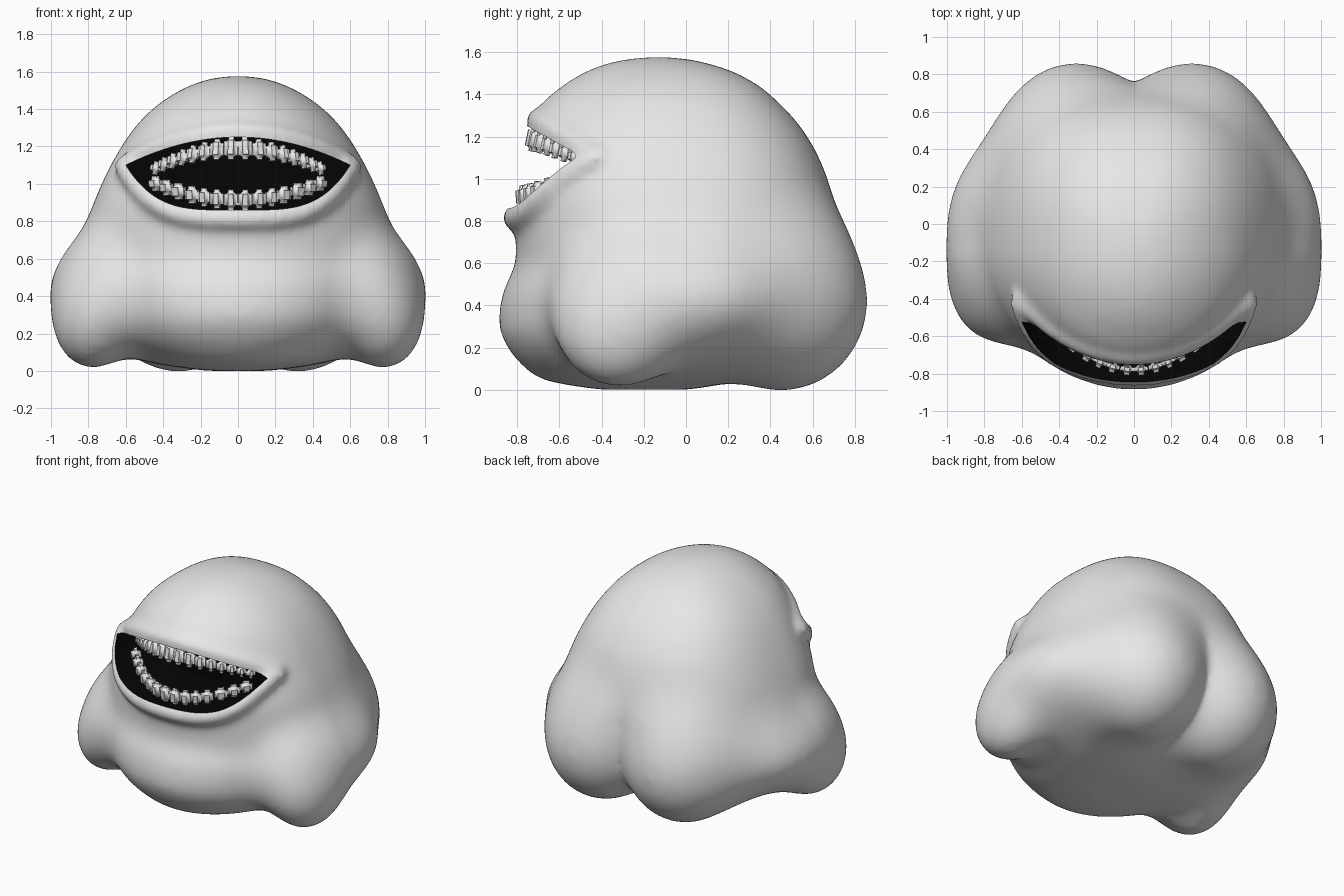
import bpy, bmesh, math
from mathutils import Matrix, Vector

if "Cube" in bpy.data.objects:
    bpy.data.objects.remove(bpy.data.objects["Cube"])


def material(name, rgb):
    m = bpy.data.materials.new(name)
    m.diffuse_color = (*rgb, 1)
    m.use_nodes = True
    m.node_tree.nodes["Principled BSDF"].inputs["Base Color"].default_value = m.diffuse_color
    return m


grey = material("pale_grey", (0.8, 0.8, 0.8))
black = material("mouth_black", (0.0015, 0.0015, 0.0015))


def new_object(name, bm):
    bmesh.ops.recalc_face_normals(bm, faces=bm.faces)
    me = bpy.data.meshes.new(name)
    bm.to_mesh(me)
    bm.free()
    ob = bpy.data.objects.new(name, me)
    bpy.context.collection.objects.link(ob)
    return ob


def select(*obs):
    bpy.ops.object.select_all(action='DESELECT')
    for ob in obs:
        ob.select_set(True)
    bpy.context.view_layer.objects.active = obs[0]


def convert(ob):
    select(ob)
    bpy.ops.object.convert(target='MESH')
    return bpy.context.view_layer.objects.active


def smooth(ob, angle):
    select(ob)
    bpy.ops.object.shade_smooth_by_angle(angle=math.radians(angle))


# mouth outline seen from the front
HALF = 0.6


def mouth_top(x):
    return 1.10 + 0.15 * (1 - (x / HALF) ** 2)


def mouth_bottom(x):
    return 1.10 - 0.24 * (1 - (x / HALF) ** 4)


# torso: rings of (height, half width, front y, back y)
MID = -0.13
RINGS = [(0.0, .15, -.40, .0), (.05, .46, -.68, .25), (.12, .60, -.78, .40),
         (.20, .70, -.845, .52), (.30, .76, -.885, .60), (.45, .81, -.87, .66),
         (.60, .83, -.81, .70), (.75, .81, -.81, .72), (.90, .77, -.82, .70),
         (1.10, .68, -.78, .63), (1.25, .59, -.745, .54), (1.35, .51, -.69, .45),
         (1.43, .42, -.60, .36), (1.50, .31, -.49, .24), (1.55, .19, -.36, .09),
         (1.577, .0, MID, MID)]
SQ = [(z, w * w, (yf - MID) ** 2, (yb - MID) ** 2) for z, w, yf, yb in RINGS]


def ring_at(z):
    """Half width, front reach and back reach, interpolated as squares."""
    z = min(max(z, 0), SQ[-1][0])
    i = max(k for k in range(len(SQ) - 1) if SQ[k][0] <= z)
    p = [SQ[min(max(j, 0), len(SQ) - 1)] for j in (i - 1, i, i + 1, i + 2)]
    h = p[2][0] - p[1][0]
    t = (z - p[1][0]) / h
    out = []
    for c in (1, 2, 3):
        m0 = (p[2][c] - p[0][c]) / (p[2][0] - p[0][0]) * h
        m1 = (p[3][c] - p[1][c]) / (p[3][0] - p[1][0]) * h
        v = ((2 * t**3 - 3 * t**2 + 1) * p[1][c] + (t**3 - 2 * t**2 + t) * m0
             + (3 * t**2 - 2 * t**3) * p[2][c] + (t**3 - t**2) * m1)
        out.append(math.sqrt(max(v, 1e-4)))
    return out


# stumps, flanks and haunches: (centre, radii, lean, blend), mirrored in x
LOBES = [((.72, -.32, .35), (.25, .31, .345), -20, .18),
         ((.57, .03, .43), (.41, .44, .27), 0, .25),
         ((.31, .45, .42), (.40, .41, .425), -10, .22)]


def lobe_distance(p, lobe):
    c, r, lean, _ = lobe
    dx, dy, dz = p[0] - c[0], p[1] - c[1], p[2] - c[2]
    ca, sa = math.cos(math.radians(lean)), math.sin(math.radians(lean))
    q = (ca * dx - sa * dz, dy, sa * dx + ca * dz)
    k0 = math.sqrt(sum((a / b) ** 2 for a, b in zip(q, r)))
    k1 = math.sqrt(sum((a / b / b) ** 2 for a, b in zip(q, r)))
    return k0 * (k0 - 1) / max(k1, 1e-6)


def blend(a, b, k):
    h = max(k - abs(a - b), 0) / k
    return min(a, b) - h * h * k / 4


def body_distance(p):
    x, y, z = abs(p[0]), p[1], p[2]
    w, front, back = ring_at(z)
    e, n = (back, 2.45) if y > MID else (front, 2)    # squarer towards the back
    d = (((x / w) ** n + (abs(y - MID) / e) ** n) ** (1 / n) - 1) * min(w, e)
    d = max(d, -z, z - 1.577)
    for lobe in LOBES:
        both = min(lobe_distance((x, y, z), lobe), lobe_distance((-x, y, z), lobe))
        d = blend(d, both, lobe[3])
    return d


def shrink_wrap(direction, origin=Vector((0, -.05, .5))):
    r, step = 1.3, .04
    while r > step and body_distance(origin + direction * r) > 0:
        r -= step
    lo, hi = r, r + step
    for _ in range(8):
        r = (lo + hi) / 2
        if body_distance(origin + direction * r) > 0:
            hi = r
        else:
            lo = r
    return origin + direction * r


# body skin: a sphere pulled onto the blended forms
bm = bmesh.new()
bmesh.ops.create_uvsphere(bm, u_segments=96, v_segments=64, radius=1)
for v in bm.verts:
    v.co = shrink_wrap(v.co.normalized())
body = new_object("body", bm)

# lip: tube laid on the skin around the mouth
cu = bpy.data.curves.new("lip", 'CURVE')
cu.dimensions = '3D'
cu.bevel_depth = 0.06
cu.bevel_resolution = 4
sp = cu.splines.new('POLY')
M = 80
sp.points.add(M - 1)
sp.use_cyclic_u = True
for i in range(M):
    t = 2 * math.pi * i / M
    x, s = .61 * math.cos(t), math.sin(t)
    u = max(-HALF, min(HALF, x))
    z = mouth_top(u) + .03 * s if s >= 0 else mouth_bottom(u) + .045 * s
    w, front, _ = ring_at(z)
    y = MID - front * math.sqrt(max(1 - (x / w) ** 2, 0)) + (.025 if s >= 0 else .005)
    sp.points[i].co = (x, y, z, 1)
    sp.points[i].radius = .85 if s >= 0 else 1
lip = bpy.data.objects.new("lip", cu)
bpy.context.collection.objects.link(lip)
lip = convert(lip)

# melt lip and body into one smooth skin
select(body, lip)
bpy.ops.object.join()
rm = body.modifiers.new("melt", 'REMESH')
rm.mode = 'VOXEL'
rm.voxel_size = 0.022
sm = body.modifiers.new("soften", 'SMOOTH')
sm.factor = 0.5
sm.iterations = 16

# mouth cavity cutter
bm = bmesh.new()
K = 48
xs = [-HALF * math.cos(math.pi * i / K) for i in range(K + 1)]
outline = [(x, mouth_bottom(x)) for x in xs] + [(x, mouth_top(x)) for x in xs[-2:0:-1]]
front = bm.faces.new([bm.verts.new((x, -1.2, z)) for x, z in outline])
ext = bmesh.ops.extrude_face_region(bm, geom=[front], use_keep_orig=True)
for v in ext["geom"]:
    if isinstance(v, bmesh.types.BMVert):
        v.co.y = -0.3
cutter = new_object("mouth_cutter", bm)
cutter.hide_render = True
bo = body.modifiers.new("mouth", 'BOOLEAN')
bo.operation = 'DIFFERENCE'
bo.solver = 'EXACT'
bo.object = cutter
body = convert(body)
bpy.data.objects.remove(cutter)

# black on every face inside the mouth outline
body.data.materials.clear()
body.data.materials.append(grey)
body.data.materials.append(black)
for p in body.data.polygons:
    x, y, z = p.center
    inside = abs(x) <= HALF and mouth_bottom(x) - .0003 <= z <= mouth_top(x) + .0003
    p.material_index = 1 if inside and y < -0.2 else 0
smooth(body, 45)


# teeth: rounded blocks along an arc
def teeth(name, xs, y0, z_of, h_of, tilt):
    bm = bmesh.new()
    edges = [0] + [(a + b) / 2 for a, b in zip(xs, xs[1:])]
    edges.append(2 * xs[-1] - edges[-1])
    for k, x in enumerate(xs):
        ang = math.atan(2.47 * x)
        w = (edges[k + 1] - edges[k]) / math.cos(ang) * 0.98
        for sx in (1, -1):
            tb = bmesh.new()
            bmesh.ops.create_cube(tb, size=1, matrix=Matrix.Diagonal((w, .065, h_of(x), 1)))
            bmesh.ops.bevel(tb, geom=tb.edges[:], offset=.022, segments=3, affect='EDGES')
            tb.transform(Matrix.Translation((sx * x, y0 + 1.235 * x * x, z_of(x)))
                         @ Matrix.Rotation(sx * ang, 4, 'Z')
                         @ Matrix.Rotation(math.radians(tilt), 4, 'X'))
            tmp = bpy.data.meshes.new("tmp")
            tb.to_mesh(tmp)
            tb.free()
            bm.from_mesh(tmp)
            bpy.data.meshes.remove(tmp)
    smooth_ob = new_object(name, bm)
    smooth_ob.data.materials.append(grey)
    smooth(smooth_ob, 50)


teeth("upper_teeth", [.037, .112, .18, .242, .298, .35, .397, .44], -.725,
      lambda x: 1.19 - .55 * x * x, lambda x: .125 - .12 * x, -12)
teeth("lower_teeth", [.037, .112, .18, .245, .318, .382, .44], -.775,
      lambda x: .915 + .45 * x * x, lambda x: .11 - .07 * x, 4)
